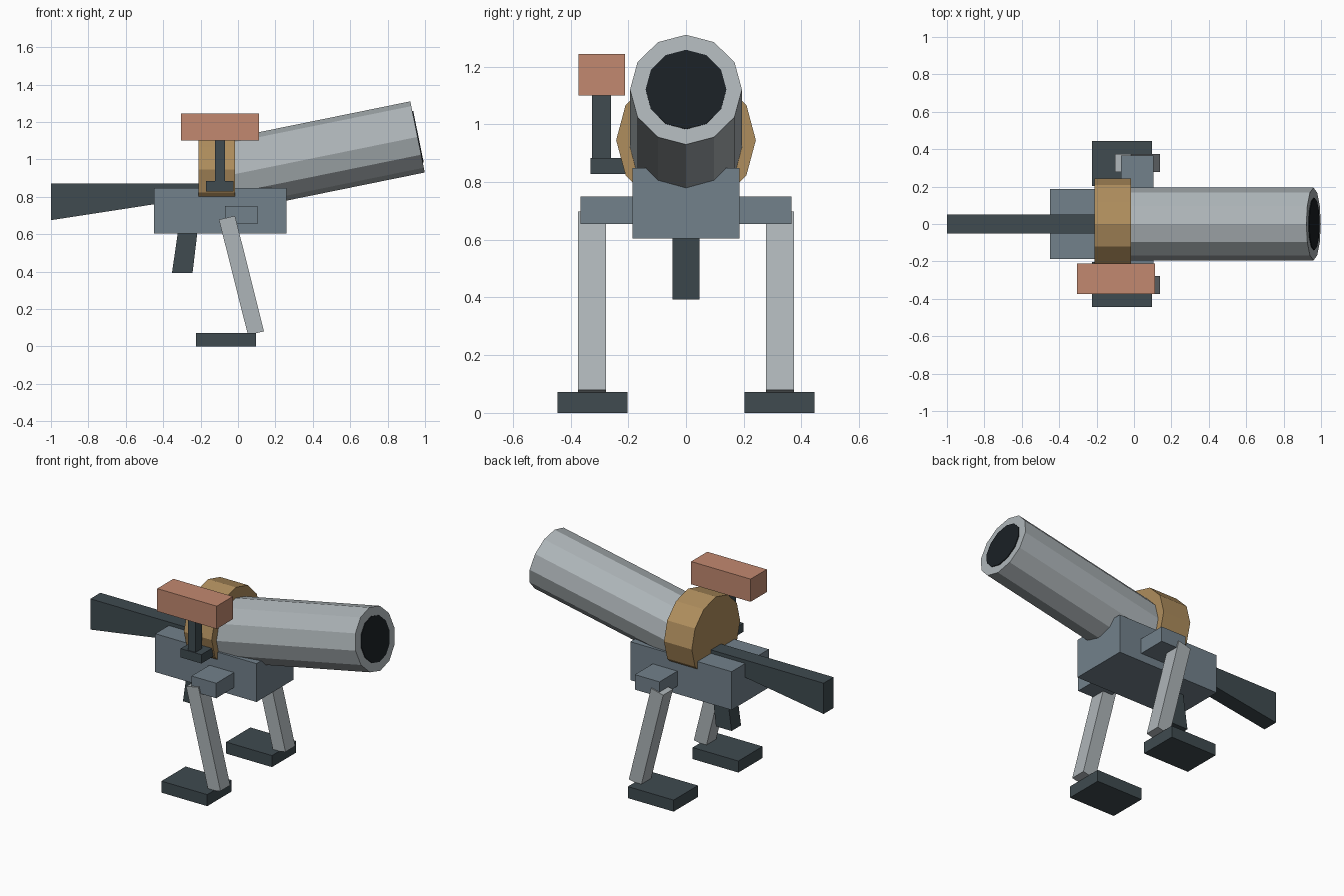
import bpy
import bmesh
from math import radians, cos, sin
from mathutils import Matrix, Vector

if "Cube" in bpy.data.objects:
    bpy.data.objects.remove(bpy.data.objects["Cube"])


def material(name, rgb):
    m = bpy.data.materials.new(name)
    m.diffuse_color = (*rgb, 1)
    m.use_nodes = True
    m.node_tree.nodes["Principled BSDF"].inputs["Base Color"].default_value = m.diffuse_color
    return m


STEEL = material("steel", (0.42, 0.46, 0.48))
SLATE = material("slate", (0.17, 0.22, 0.26))
DARK = material("dark", (0.05, 0.07, 0.08))
BLACK = material("bore_black", (0.01, 0.014, 0.018))
BRASS = material("brass", (0.43, 0.27, 0.11))
COPPER = material("copper", (0.54, 0.25, 0.16))


def finish(bm, name, mat):
    bmesh.ops.recalc_face_normals(bm, faces=bm.faces)
    me = bpy.data.meshes.new(name)
    bm.to_mesh(me)
    bm.free()
    me.materials.append(mat)
    ob = bpy.data.objects.new(name, me)
    bpy.context.collection.objects.link(ob)
    return ob


def plate(name, profile, y0, y1, mat):
    """Side profile (x, z) extruded from y0 to y1."""
    bm = bmesh.new()
    face = bm.faces.new([bm.verts.new((x, y0, z)) for x, z in profile])
    ext = bmesh.ops.extrude_face_region(bm, geom=[face])
    verts = [v for v in ext["geom"] if isinstance(v, bmesh.types.BMVert)]
    bmesh.ops.translate(bm, verts=verts, vec=(0, y1 - y0, 0))
    return finish(bm, name, mat)


def box(name, x, y, z, mat):
    return plate(name, [(x[0], z[0]), (x[1], z[0]), (x[1], z[1]), (x[0], z[1])], *y, mat)


def tube(name, start, end, radius, mat):
    """Twelve-sided cylinder between two points in the y = 0 plane."""
    a, b = Vector(start), Vector(end)
    turn = Vector((b - a)).to_track_quat('Z', 'Y').to_matrix().to_4x4()
    bm = bmesh.new()
    bmesh.ops.create_cone(bm, cap_ends=True, segments=12, radius1=radius, radius2=radius,
                          depth=(b - a).length, matrix=Matrix.Translation((a + b) / 2) @ turn)
    return finish(bm, name, mat)


# Tilted barrel with dark bore
tilt = radians(11.5)
axis = Vector((cos(tilt), 0, sin(tilt)))
muzzle = Vector((0.96, 0, 1.12))
tube("barrel", muzzle - axis * 1.08, muzzle, 0.194, STEEL)
tube("bore", muzzle - axis * 0.03, muzzle + axis * 0.005, 0.14, BLACK)

# Breech drum and receiver body
tube("breech_drum", (-0.21, 0, 0.945), (-0.015, 0, 0.945), 0.242, BRASS)
box("receiver", (-0.45, 0.26), (-0.186, 0.186), (0.605, 0.848), SLATE)

# Stock and grip
plate("stock", [(-1, 0.675), (-0.15, 0.806), (-0.15, 0.87), (-1, 0.87)], -0.05, 0.05, DARK)
plate("grip", [(-0.353, 0.393), (-0.243, 0.393), (-0.216, 0.62), (-0.32, 0.62)],
      -0.047, 0.047, DARK)

# Mounts, legs and feet on both sides
for side, s in (("left", 1), ("right", -1)):
    box(side + "_leg_mount", (-0.07, 0.103), (s * 0.17, s * 0.365), (0.655, 0.75), SLATE)
    plate(side + "_leg", [(-0.102, 0.678), (0.053, 0.062), (0.139, 0.08), (-0.016, 0.698)],
          s * 0.277, s * 0.374, STEEL)
    box(side + "_foot", (-0.225, 0.096), (s * 0.203, s * 0.445), (0, 0.073), DARK)

# Sight on its bracket
box("sight_bracket", (-0.17, -0.025), (-0.331, -0.19), (0.828, 0.884), DARK)
box("sight_post", (-0.122, -0.07), (-0.325, -0.26), (0.87, 1.11), DARK)
box("sight", (-0.305, 0.112), (-0.373, -0.211), (1.10, 1.244), COPPER)
